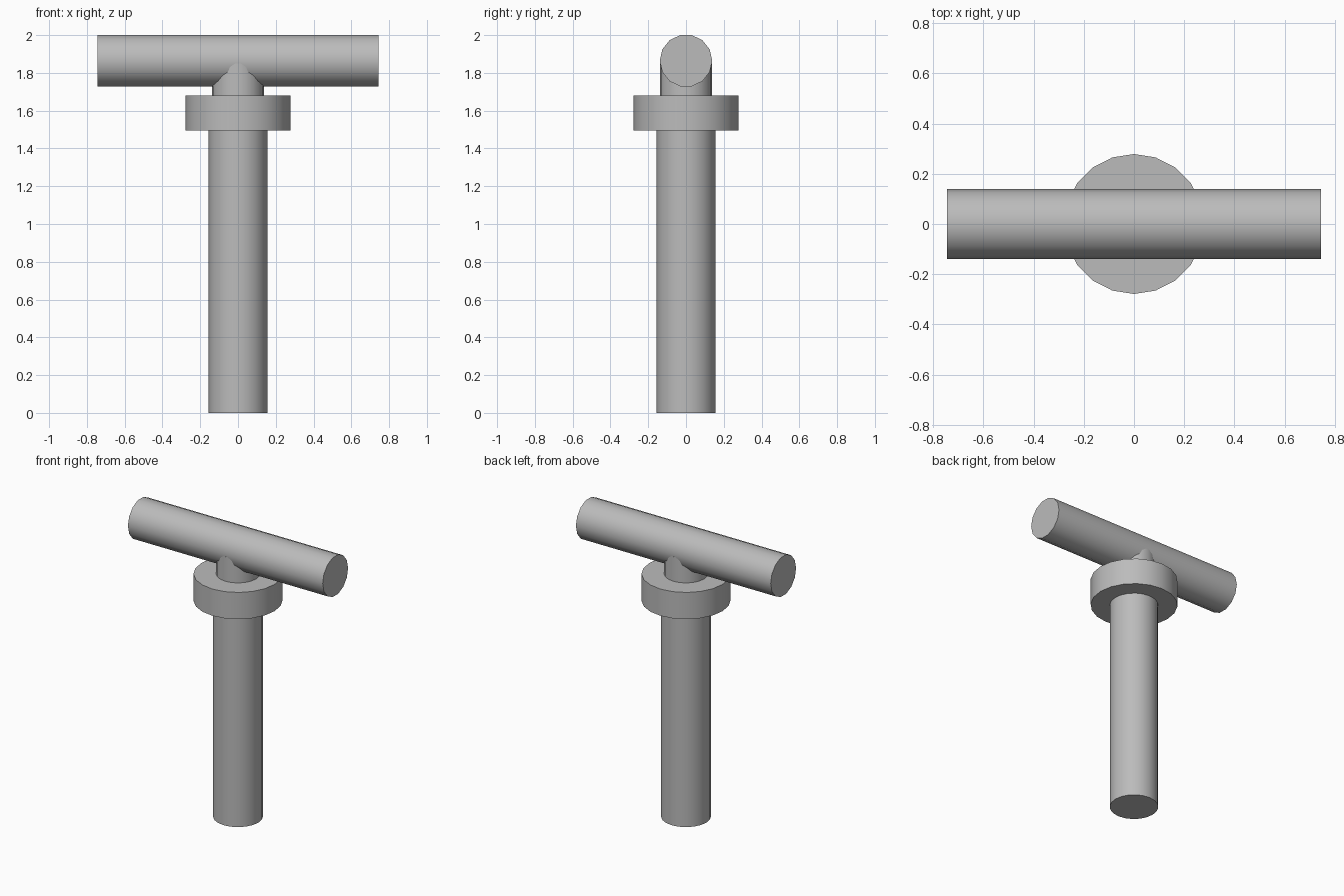
import bpy
import math

cube = bpy.data.objects.get("Cube")
if cube:
    bpy.data.objects.remove(cube, do_unlink=True)

# One plain grey for the whole model
GREY = (0.5, 0.5, 0.5, 1.0)
grey = bpy.data.materials.new("plain grey")
grey.use_nodes = True
grey.diffuse_color = GREY
for node in grey.node_tree.nodes:
    if node.type == 'BSDF_PRINCIPLED':
        node.inputs["Base Color"].default_value = GREY


def cylinder(name, radius, length, centre, sides, rotation=(0, 0, 0)):
    """Capped cylinder with smooth sides and sharp rims."""
    bpy.ops.mesh.primitive_cylinder_add(
        vertices=sides, radius=radius, depth=length,
        location=centre, rotation=rotation)
    part = bpy.context.object
    part.name = name
    part.data.materials.append(grey)
    bpy.ops.object.shade_smooth_by_angle(angle=math.radians(40))
    return part


def upright(name, radius, bottom, top, sides=20):
    """Cylinder standing between two heights."""
    return cylinder(name, radius, top - bottom, (0, 0, (bottom + top) / 2), sides)


# Handle, collar and the neck that joins the head
upright("handle", 0.156, 0, 1.5)
upright("collar", 0.279, 1.495, 1.68)
upright("neck", 0.138, 1.67, 1.85)

# Head: a bar lying across x, flat on top
HEAD_SIDES = 14
HEAD_RADIUS = 0.139
head_height = HEAD_RADIUS * math.cos(math.pi / HEAD_SIDES)
cylinder("head", HEAD_RADIUS, 1.49, (0, 0, 2 - head_height), HEAD_SIDES,
         (math.pi / 2, 0, math.pi / 2))
bpy.context.object.rotation_euler = (math.pi / 2, math.pi / 2, math.pi / 2)
bpy.context.object.rotation_euler = (0, math.pi / 2, 0)
